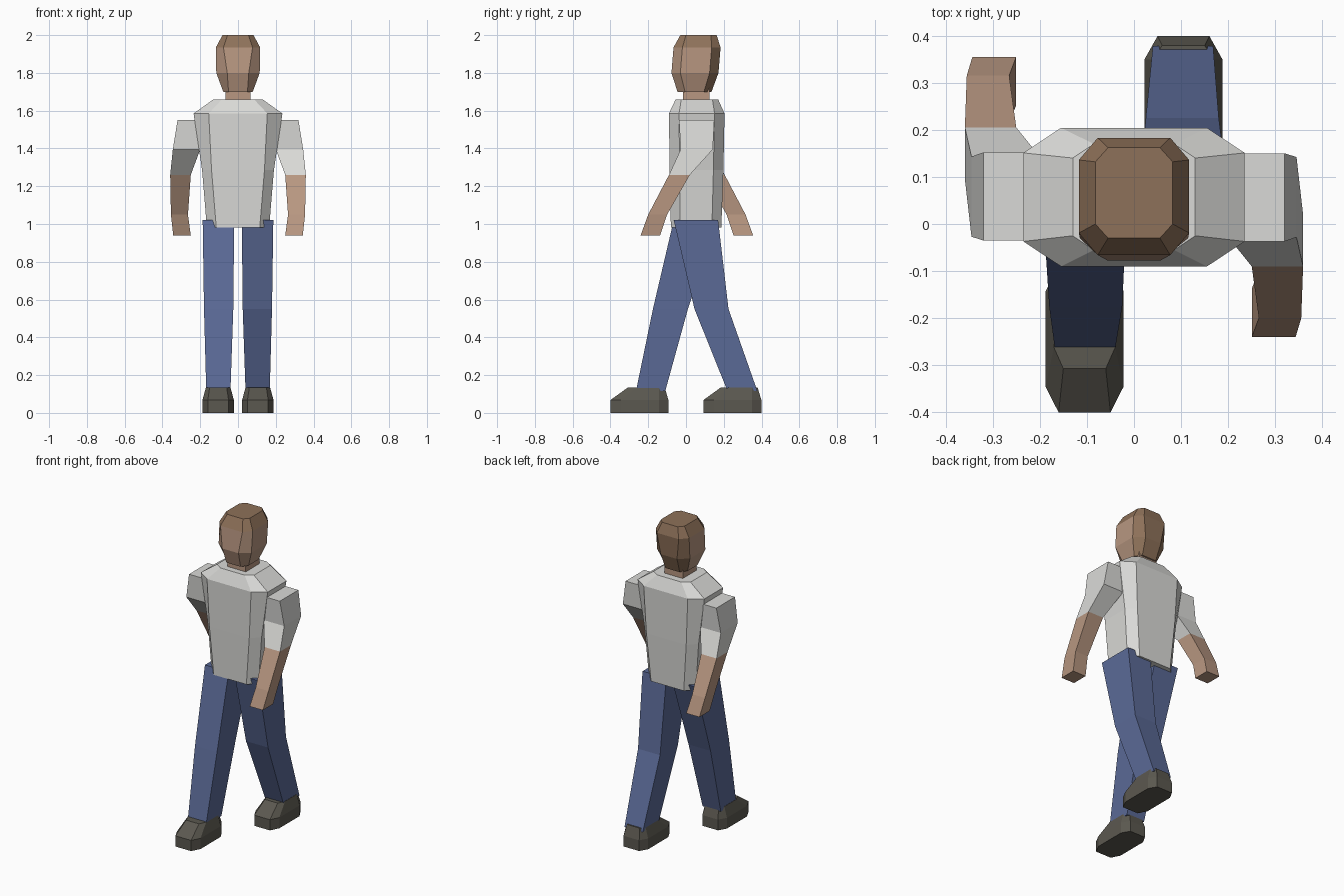
import bpy, bmesh

if "Cube" in bpy.data.objects:
    bpy.data.objects.remove(bpy.data.objects["Cube"], do_unlink=True)


def material(name, r, g, b):
    m = bpy.data.materials.new(name)
    m.use_nodes = True
    m.diffuse_color = (r, g, b, 1)
    node = next(n for n in m.node_tree.nodes if n.type == 'BSDF_PRINCIPLED')
    node.inputs["Base Color"].default_value = (r, g, b, 1)
    return m


SHIRT = material("shirt_white", .70, .70, .68)
SKIN = material("skin", .48, .31, .22)
HAIR = material("hair_brown", .27, .165, .10)
DENIM = material("trouser_blue", .105, .145, .31)
LEATHER = material("shoe_brown", .105, .098, .08)


def box_ring(z, x0, x1, y0, y1):
    """Rectangular cross-section."""
    return [(x0, y0, z), (x1, y0, z), (x1, y1, z), (x0, y1, z)]


def cut_ring(z, half, flat, y0, y1, cut, back_cut=None, cx=0):
    """Rectangular cross-section with cut corners; flat is the half-width of the front edge."""
    back_cut = back_cut or cut
    right = [(flat, y0), (half, y0 + cut), (half, y1 - back_cut), (flat, y1)]
    left = [(-x, y) for x, y in reversed(right)]
    return [(cx + x, y, z) for x, y in right + left]


def loft(name, rings, mats, rule=None):
    """Skin closed cross-sections from bottom to top and cap both ends."""
    bm = bmesh.new()
    loops = [[bm.verts.new(p) for p in ring] for ring in rings]
    n = len(loops[0])
    for a, b in zip(loops, loops[1:]):
        for i in range(n):
            j = (i + 1) % n
            bm.faces.new((a[i], a[j], b[j], b[i]))
    bm.faces.new(loops[0][::-1])
    bm.faces.new(loops[-1])
    bmesh.ops.recalc_face_normals(bm, faces=bm.faces)
    bm.normal_update()
    if rule:
        for f in bm.faces:
            f.material_index = rule(f)
    mesh = bpy.data.meshes.new(name)
    bm.to_mesh(mesh)
    bm.free()
    for m in mats:
        mesh.materials.append(m)
    ob = bpy.data.objects.new(name, mesh)
    bpy.context.collection.objects.link(ob)
    return ob


# Head: hair covers the crown and the back
def hair_rule(f):
    return int(f.calc_center_median().z > 1.94 or (f.normal.y > .3 and f.normal.z > -.9))


loft("head", [
    cut_ring(1.70, .078, .05, -.045, .135, .04),
    cut_ring(1.80, .115, .057, -.077, .172, .047),
    cut_ring(1.935, .117, .077, -.066, .183, .047),
    cut_ring(2.0, .082, .055, -.03, .162, .03),
], [SKIN, HAIR], hair_rule)

loft("neck", [box_ring(z, -.065, .065, -.015, .125) for z in (1.62, 1.73)], [SKIN])

# Torso
loft("shirt_torso", [
    cut_ring(.982, .165, .115, -.08, .187, .05),
    cut_ring(1.285, .19, .14, -.087, .198, .053),
    cut_ring(1.585, .235, .155, -.09, .204, .053),
    cut_ring(1.66, .13, .085, -.055, .17, .03),
], [SHIRT])

# Arms: the right one is the left one turned half round the body axis
AXIS_Y = .0575
ARM = [
    box_ring(.94, .25, .343, -.24, -.137),
    box_ring(1.05, .265, .355, -.2, -.1),
    box_ring(1.26, .25, .359, -.09, .02),
    box_ring(1.395, .2, .345, -.028, .142),
    box_ring(1.55, .2, .32, -.037, .15),
]
for side, s in (("left", 1), ("right", -1)):
    rings = [[(s * x, AXIS_Y + s * (y - AXIS_Y), z) for x, y, z in r] for r in ARM]
    loft(side + "_arm", rings, [SHIRT, SKIN],
         lambda f: int(f.calc_center_median().z < 1.26))

# Legs in mid stride: front and back depth at ankle, knee and hip
STRIDE = {
    "left": (1, (.22, .378), (.045, .225)),
    "right": (-1, (-.265, -.11), (-.175, .01)),
}
for side, (s, ankle, knee) in STRIDE.items():
    loft(side + "_trouser_leg", [
        box_ring(.115, s * .04, s * .168, *ankle),
        box_ring(.55, s * .025, s * .18, *knee),
        box_ring(1.02, s * .02, s * .187, -.065, .17),
    ], [DENIM])

# Shoes
for side, s, toe in (("left", 1, .092), ("right", -1, -.4)):
    heel = toe + .307
    cx = s * .105
    loft(side + "_shoe", [
        cut_ring(0, .083, .055, toe, heel, .055, .05, cx),
        cut_ring(.068, .083, .055, toe, heel, .055, .05, cx),
        cut_ring(.135, .065, .045, toe + .093, heel - .02, .045, .03, cx),
    ], [LEATHER])
